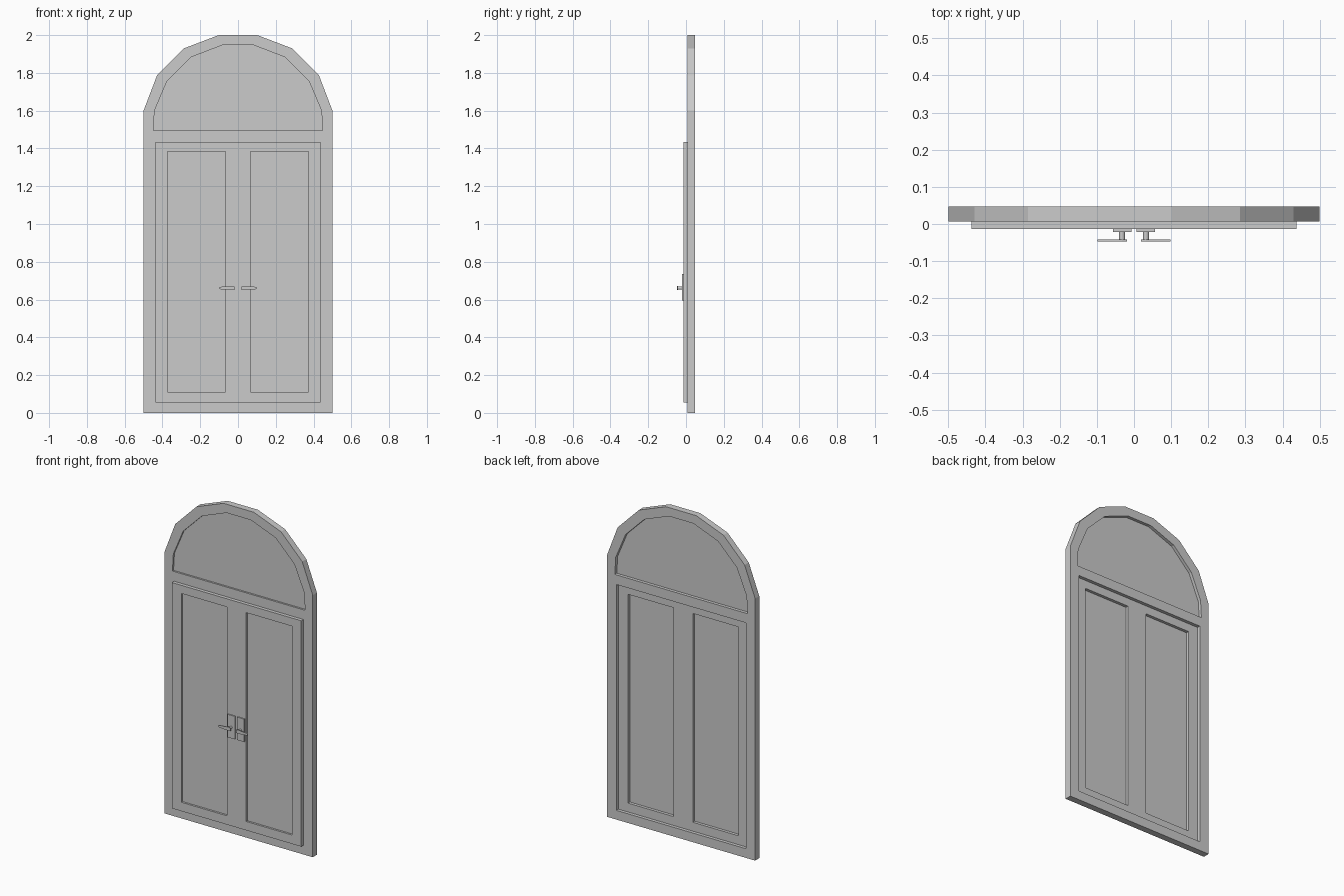
import bpy
from math import pi
from mathutils import Matrix

if "Cube" in bpy.data.objects:
    bpy.data.objects.remove(bpy.data.objects["Cube"])


def slab(name, loops, y0, y1):
    """Flat plate in the XZ plane from y0 to y1; loops after the first are holes."""
    cu = bpy.data.curves.new(name, 'CURVE')
    cu.dimensions = '2D'
    cu.fill_mode = 'BOTH'
    cu.extrude = (y1 - y0) / 2
    for pts in loops:
        s = cu.splines.new('POLY')
        s.points.add(len(pts) - 1)
        for p, (x, z) in zip(s.points, pts):
            p.co = (x, z, 0, 1)
        s.use_cyclic_u = True
    ob = bpy.data.objects.new(name, cu)
    bpy.context.collection.objects.link(ob)
    bpy.ops.object.select_all(action='DESELECT')
    ob.select_set(True)
    bpy.context.view_layer.objects.active = ob
    bpy.ops.object.convert(target='MESH')
    ob = bpy.context.view_layer.objects.active
    ob.name = name
    ob.data.transform(Matrix.Translation((0, (y0 + y1) / 2, 0)) @ Matrix.Rotation(pi / 2, 4, 'X'))
    for f in ob.data.polygons:
        f.use_smooth = False
    return ob


def rect(x0, x1, z0, z1):
    return [(x0, z0), (x1, z0), (x1, z1), (x0, z1)]


def mirrored(half):
    """Right half of an outline, bottom to top, completed to the left."""
    return half + [(-x, z) for x, z in reversed(half)]


# Arched frame with a door opening and a fanlight opening
outer = mirrored([(0.5, 0), (0.5, 1.6), (0.429, 1.786), (0.286, 1.93), (0.102, 2.0)])
fan = mirrored([(0.448, 1.494), (0.442, 1.6), (0.376, 1.756), (0.249, 1.883), (0.082, 1.947)])
opening = rect(-0.437, 0.437, 0.056, 1.435)
slab('frame', [outer, fan, opening], 0.007, 0.047)

# Fanlight pane, set back from both frame faces
slab('fanlight_pane', [fan], 0.018, 0.028)

# Two door leaves, their recessed panels and handles
for side, tag in ((1, 'right'), (-1, 'left')):
    def r(x0, x1, z0, z1):
        return rect(*sorted((side * x0, side * x1)), z0, z1)

    panel = r(0.065, 0.373, 0.11, 1.385)
    slab('door_leaf_' + tag, [r(0, 0.437, 0.056, 1.435), panel], -0.014, 0.027)
    slab('door_panel_' + tag, [panel], -0.002, 0.009)

    # Handle plate, round stem and tapered lever
    slab('handle_plate_' + tag, [r(0.007, 0.056, 0.595, 0.735)], -0.021, -0.014)
    bpy.ops.mesh.primitive_cylinder_add(vertices=12, radius=0.008, depth=0.023,
                                        location=(side * 0.032, -0.032, 0.661),
                                        rotation=(pi / 2, 0, 0))
    bpy.context.object.name = 'handle_stem_' + tag
    lever = [(0.019, 0.652), (0.032, 0.650), (0.06, 0.652), (0.098, 0.655),
             (0.098, 0.667), (0.06, 0.670), (0.032, 0.673), (0.019, 0.670)]
    slab('handle_lever_' + tag, [[(side * x, z) for x, z in lever]], -0.047, -0.042)
